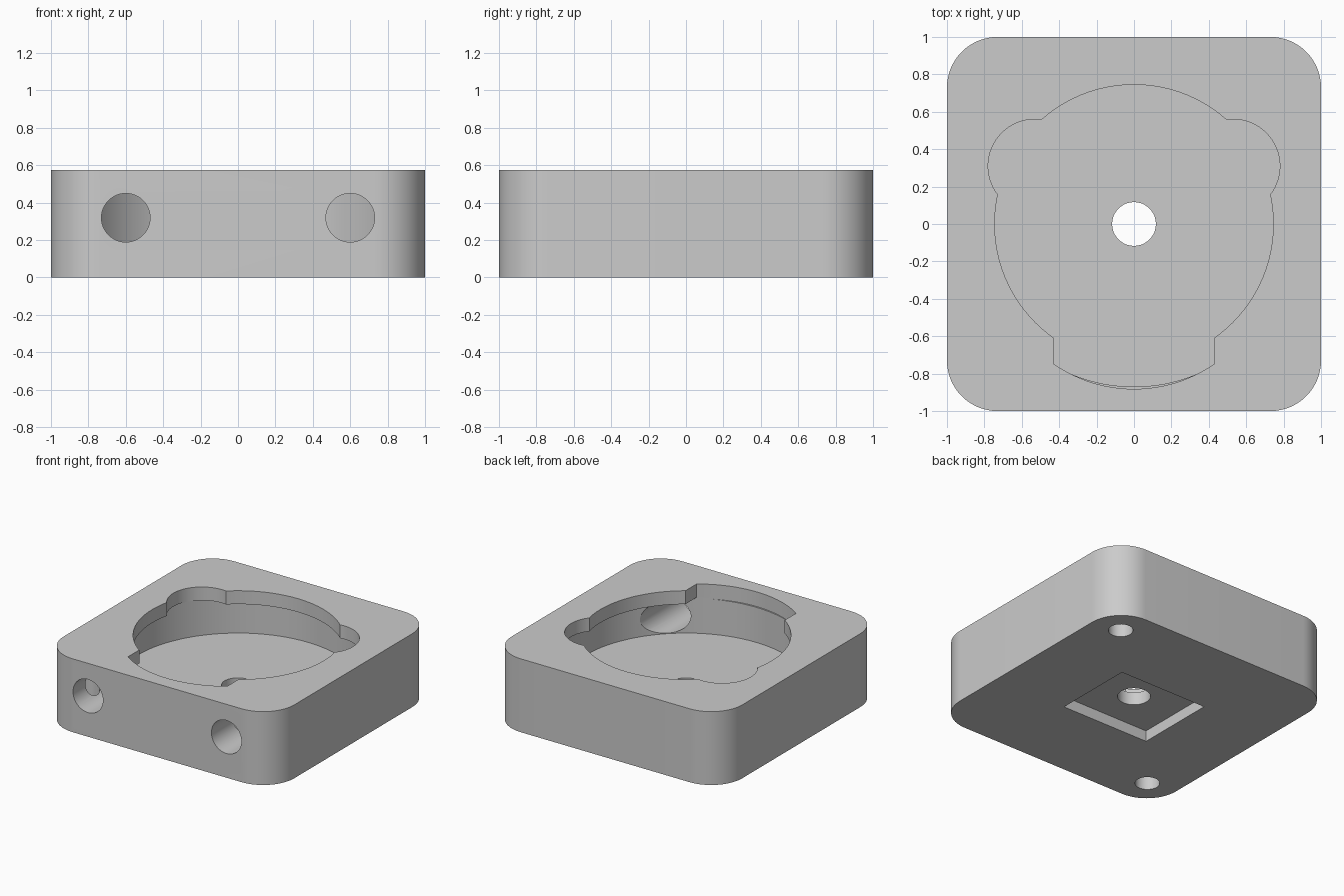
import bpy, bmesh
from math import sin, cos, pi, radians
from mathutils import Matrix

cube = bpy.data.objects.get("Cube")
if cube:
    bpy.data.objects.remove(cube, do_unlink=True)

TOP = 0.575          # block height
LIP = 0.47           # underside of the retaining lip
FLOOR = 0.185        # cavity floor

grey = bpy.data.materials.new("light_grey")
grey.use_nodes = True
grey.diffuse_color = (0.6, 0.6, 0.6, 1)
grey.node_tree.nodes["Principled BSDF"].inputs["Base Color"].default_value = (0.6, 0.6, 0.6, 1)


def arc(cx, cy, r, start, end, steps):
    """Points along an arc, angles in degrees."""
    angles = [radians(start + (end - start) * i / steps) for i in range(steps + 1)]
    return [(cx + r * cos(a), cy + r * sin(a)) for a in angles]


def circle(cx, cy, r, steps=96):
    return arc(cx, cy, r, 0, 360, steps)[:-1]


def rounded_rect(hx, hy, r, steps=16):
    points = []
    for i, (sx, sy) in enumerate([(1, 1), (-1, 1), (-1, -1), (1, -1)]):
        points += arc(sx * (hx - r), sy * (hy - r), r, 90 * i, 90 * i + 90, steps)
    return points


def prism(name, profile, z0, z1, matrix=Matrix()):
    """Extrude a flat profile from z0 to z1, then transform it."""
    bm = bmesh.new()
    base = bm.faces.new([bm.verts.new((x, y, z0)) for x, y in profile])
    new = bmesh.ops.extrude_face_region(bm, geom=[base])["geom"]
    bmesh.ops.translate(bm, vec=(0, 0, z1 - z0),
                        verts=[v for v in new if isinstance(v, bmesh.types.BMVert)])
    bmesh.ops.recalc_face_normals(bm, faces=bm.faces)
    bm.transform(matrix)
    mesh = bpy.data.meshes.new(name)
    bm.to_mesh(mesh)
    bm.free()
    mesh.materials.append(grey)
    obj = bpy.data.objects.new(name, mesh)
    bpy.context.collection.objects.link(obj)
    return obj


body = prism("housing_block", rounded_rect(1, 1, 0.27), 0, TOP)
bpy.ops.object.select_all(action="DESELECT")
bpy.context.view_layer.objects.active = body
body.select_set(True)


def cut(name, *args):
    """Subtract a prism from the block."""
    cutter = prism(name, *args)
    cutter.hide_render = True
    mod = body.modifiers.new(name, "BOOLEAN")
    mod.operation = "DIFFERENCE"
    mod.solver = "EXACT"
    mod.object = cutter
    bpy.ops.object.modifier_apply(modifier=mod.name)
    bpy.data.objects.remove(cutter, do_unlink=True)


# Round cavity undercutting the lip
cut("cavity", circle(0, 0, 0.87), FLOOR, LIP)

# Lip opening with two side lobes and a front notch
cut("lip_opening", circle(0, 0, 0.745), LIP - 0.05, TOP + 0.1)
for side in (-1, 1):
    cut("lip_lobe", circle(side * 0.53, 0.31, 0.25, 64), LIP - 0.03, TOP + 0.1)
notch = [(0.43, -0.5), (-0.43, -0.5)] + arc(0, -0.13, 0.752, 235.1, 304.9, 24)
cut("front_notch", notch, LIP - 0.01, TOP + 0.1)

# Two front bores running into the cavity
to_front = Matrix.Rotation(pi / 2, 4, "X")
for side in (-1, 1):
    cut("front_bore", circle(side * 0.6, 0.319, 0.13, 48), 0.4, 1.1, to_front)

# Underside: rectangular recess, centre hole and two diagonal blind holes
recess = [(0.38, 0.32), (-0.38, 0.32), (-0.38, -0.32), (0.38, -0.32)]
cut("bottom_recess", recess, -0.1, 0.085)
cut("centre_hole", circle(0, 0, 0.117, 48), -0.1, 0.3)
for side in (-1, 1):
    cut("corner_hole", circle(side * 0.77, side * 0.77, 0.088, 40), -0.1, 0.46)

bpy.ops.object.shade_smooth_by_angle(angle=radians(30))
